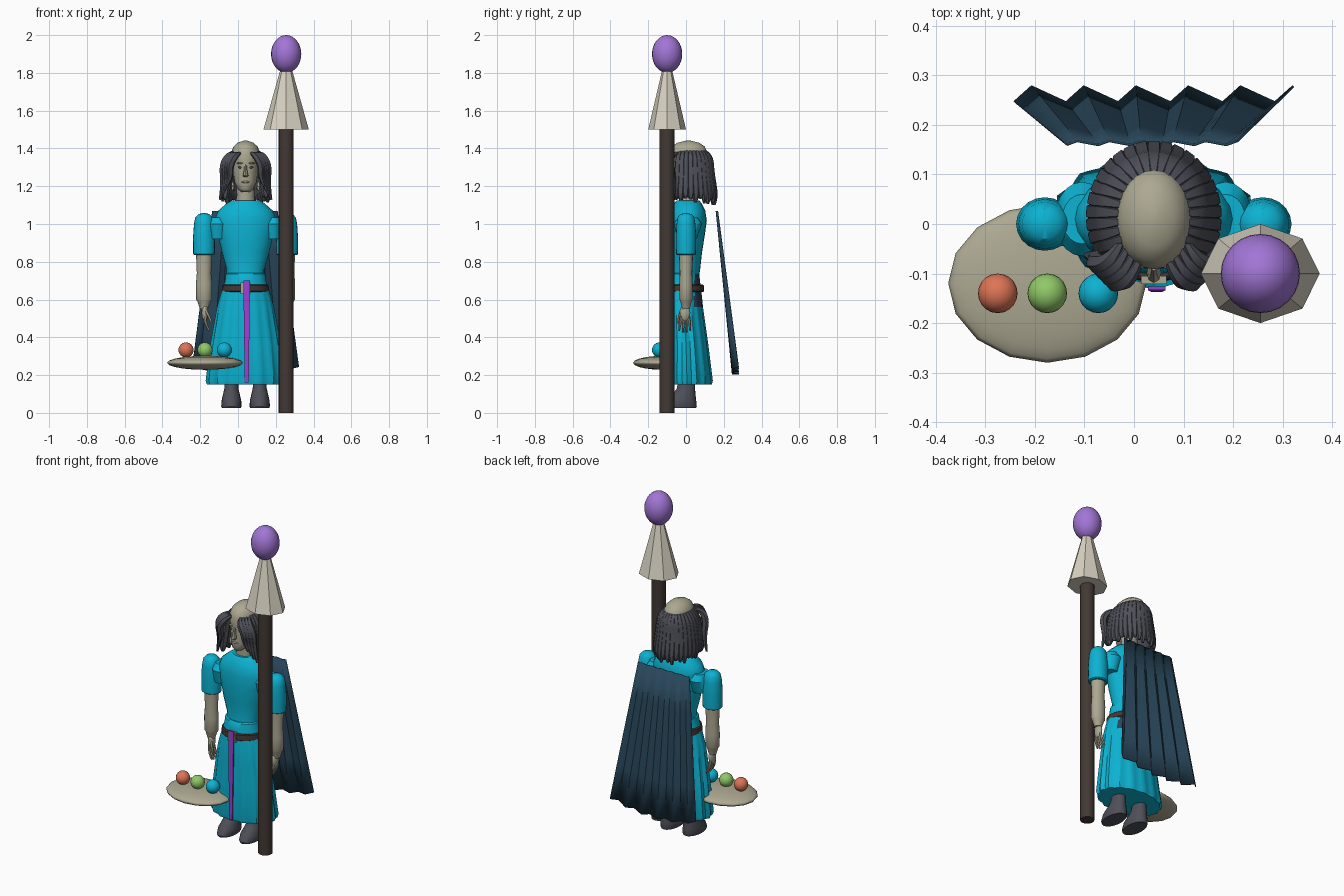
import bpy, bmesh, math
from mathutils import Vector

cube = bpy.data.objects.get("Cube")
if cube:
    bpy.data.objects.remove(cube, do_unlink=True)

MID = 0.04  # the figure's own centre line


def colour(name, r, g, b):
    m = bpy.data.materials.new(name)
    rgba = [(c / 255 / 12.92 if c < 11 else ((c / 255 + 0.055) / 1.055) ** 2.4) for c in (r, g, b)] + [1]
    m.diffuse_color = rgba
    m.use_nodes = True
    m.node_tree.nodes["Principled BSDF"].inputs["Base Color"].default_value = rgba
    return m


teal = colour("teal cloth", 12, 178, 210)
skin = colour("pale skin", 172, 168, 146)
ivory = colour("ivory", 216, 210, 194)
violet = colour("violet", 162, 118, 214)
ribbon_mat = colour("ribbon purple", 154, 66, 208)
orange = colour("orange", 222, 116, 86)
green = colour("green", 144, 200, 104)
wood = colour("dark wood", 66, 56, 52)
grey = colour("dark grey", 78, 79, 88)
navy = colour("navy cloth", 40, 70, 90)


def finish(ob, *mats, angle=35):
    for m in mats:
        ob.data.materials.append(m)
    bpy.ops.object.select_all(action='DESELECT')
    ob.select_set(True)
    bpy.context.view_layer.objects.active = ob
    bpy.ops.object.shade_smooth_by_angle(angle=math.radians(angle))
    return ob


def from_bmesh(name, bm, *mats, angle=35):
    bmesh.ops.recalc_face_normals(bm, faces=bm.faces)
    me = bpy.data.meshes.new(name)
    bm.to_mesh(me)
    bm.free()
    ob = bpy.data.objects.new(name, me)
    bpy.context.collection.objects.link(ob)
    return finish(ob, *mats, angle=angle)


def loft(name, rings, mats, n=20, folds=0, rule=None, phase=0, x=MID, angle=35):
    """Stack of elliptical rings: (z, centre y, x radius, y radius, fold depth)."""
    bm = bmesh.new()
    loops = []
    for z, cy, rx, ry, *fold in rings:
        depth = fold[0] if fold else 0
        loop = []
        for i in range(n):
            a = math.tau * i / n + phase
            k = 1 + depth * math.cos(folds * a)
            loop.append(bm.verts.new((x + rx * k * math.cos(a), cy + ry * k * math.sin(a), z)))
        loops.append(loop)
    for lo, hi in zip(loops, loops[1:]):
        for i in range(n):
            f = bm.faces.new((lo[i], lo[(i + 1) % n], hi[(i + 1) % n], hi[i]))
            if rule and rule(f.calc_center_median()):
                f.material_index = 1
    bm.faces.new(loops[0])
    bm.faces.new(loops[-1])
    return from_bmesh(name, bm, *mats, angle=angle)


def ball(name, loc, size, mat, seg=20, rings=12):
    bpy.ops.mesh.primitive_uv_sphere_add(segments=seg, ring_count=rings, location=loc)
    ob = bpy.context.object
    ob.name = name
    ob.scale = size
    return finish(ob, mat)


def tubes(name, paths, depth, mat):
    """Tapered strands; each path is a list of (point, relative radius)."""
    cu = bpy.data.curves.new(name, 'CURVE')
    cu.dimensions = '3D'
    cu.bevel_depth = depth
    cu.bevel_resolution = 1
    cu.use_fill_caps = True
    cu.resolution_u = 4
    for path in paths:
        sp = cu.splines.new('NURBS')
        sp.points.add(len(path) - 1)
        sp.use_endpoint_u = True
        sp.order_u = 3
        for p, (co, r) in zip(sp.points, path):
            p.co = (*co, 1)
            p.radius = r
    ob = bpy.data.objects.new(name, cu)
    bpy.context.collection.objects.link(ob)
    bpy.ops.object.select_all(action='DESELECT')
    ob.select_set(True)
    bpy.context.view_layer.objects.active = ob
    bpy.ops.object.convert(target='MESH')
    return finish(bpy.context.object, mat, angle=50)


# Staff with a faceted cone and an orb
SX, SY = 0.255, -0.1
loft("staff", [(0, SY, .04, .04), (1.52, SY, .04, .04)], [wood], n=16, x=SX)
loft("staff_cone", [(1.5, SY, .12, .1), (1.82, SY, .03, .025)], [ivory], n=8, x=SX)
ball("staff_orb", (SX, SY, 1.9), (.08, .08, .1), violet, 24, 16)

# Dish with three balls
ball("dish", (-.175, -.12, .265), (.2, .16, .037), skin, 16, 10)
for name, bx, mat in (("orange_ball", -.275, orange), ("green_ball", -.175, green), ("teal_ball", -.072, teal)):
    ball(name, (bx, -.14, .333), (.04, .04, .04), mat)

# Robe: bodice, folded skirt with a dark patch at the back of the waist
loft("bodice", [(.7, -.01, .1, .075), (.76, 0, .1, .075), (.85, 0, .125, .085), (.95, .005, .148, .096),
                (1.02, .01, .165, .1), (1.07, .01, .145, .092), (1.11, .01, .1, .072), (1.125, .01, .075, .06)],
     [teal], n=24)
loft("skirt", [(.15, .005, .198, .128, .03), (.17, .005, .205, .133, .03), (.36, 0, .182, .115, .03),
               (.5, -.01, .158, .106, .025), (.56, -.012, .148, .1, .02), (.62, -.012, .133, .095, .01),
               (.7, -.012, .108, .086), (.735, -.01, .106, .08), (.74, -.01, .095, .075)],
     [teal, navy], n=64, folds=16, rule=lambda c: c.z > .55 and c.z < .72 and c.y > .045)
loft("belt", [(.64, -.01, .118, .1), (.645, -.01, .125, .106), (.675, -.01, .122, .104), (.68, -.01, .115, .098)],
     [wood], n=24)
loft("buckle", [(.63, -.113, .036, .012), (.69, -.113, .036, .012)], [skin], n=4, phase=math.pi / 4)
loft("ribbon", [(.16, -.134, .015, .005), (.7, -.13, .025, .005)], [ribbon_mat], n=4, phase=math.pi / 4, x=.046)

# Arms, hands and boots on both sides
for side, s in (("right", -1), ("left", 1)):
    ax = MID + s * .22
    loft(side + "_sleeve", [(.835, 0, .05, .045), (.84, 0, .057, .052), (.93, 0, .058, .054), (1.0, 0, .053, .05),
                            (1.035, 0, .046, .044), (1.052, 0, .03, .03), (1.058, 0, .008, .008)],
         [teal], x=ax)
    loft(side + "_shoulder", [(.92, .005, .05, .05), (1.0, .01, .055, .075), (1.035, .01, .04, .05)],
         [teal], x=MID + s * .145)
    loft(side + "_forearm", [(.55, 0, .022, .02), (.59, 0, .035, .03), (.6, 0, .042, .034), (.68, 0, .043, .036),
                             (.74, 0, .038, .033), (.86, 0, .043, .038)], [skin], n=16, x=ax)
    ball(side + "_palm", (ax - s * .005, -.005, .53), (.018, .028, .045), skin, 12, 8)
    fingers = []
    for i in range(4):
        y = -.024 + .013 * i
        tip = .425 + .008 * abs(i - 1.5)
        fingers.append([((ax - s * .004, y, .51), 1), ((ax - s * .006, y * 1.4, .465), .9),
                        ((ax - s * .028, y * 1.5, tip), .6)])
    fingers.append([((ax - s * .005, -.02, .55), 1), ((ax - s * .03, -.04, .51), 1), ((ax - s * .04, -.04, .475), .6)])
    tubes(side + "_fingers", fingers, .0085, skin)
    loft(side + "_boot", [(.025, -.035, .05, .088), (.035, -.035, .054, .092), (.065, -.03, .052, .084),
                          (.1, -.01, .044, .06), (.13, 0, .037, .048), (.19, .005, .036, .045)],
         [grey], x=MID + s * .075)

# Head, neck and face
loft("neck", [(1.08, .012, .058, .05), (1.14, .008, .048, .045), (1.24, 0, .046, .045)], [skin], n=16)
loft("head", [(1.17, -.045, .022, .028), (1.185, -.04, .04, .045), (1.22, -.02, .058, .068), (1.27, -.002, .066, .086),
              (1.33, .01, .074, .1), (1.375, .012, .078, .103), (1.41, .012, .064, .087),
              (1.43, .012, .042, .058), (1.441, .012, .01, .014)], [skin], n=24, angle=60)
loft("nose", [(1.248, -.092, .01, .012), (1.256, -.098, .015, .021), (1.275, -.094, .01, .016),
              (1.315, -.086, .006, .008)], [skin], n=8)
ball("mouth", (MID, -.084, 1.222), (.022, .008, .006), skin, 12, 8)
for side, s in (("right", -1), ("left", 1)):
    ball(side + "_eye", (MID + s * .028, -.079, 1.3), (.013, .006, .006), grey, 12, 8)
    ball(side + "_brow", (MID + s * .029, -.082, 1.322), (.02, .008, .005), skin, 12, 8)
    ball(side + "_ear", (MID + s * .07, -.005, 1.28), (.012, .02, .035), skin, 12, 8)
    ball(side + "_earring", (MID + s * .068, -.03, 1.2), (.008, .008, .025), skin, 10, 8)

# Hair: hanging locks round the back and sides, curled locks at the temples
locks = []
COUNT = 23
for i in range(COUNT):
    a = math.radians(-118 + 236 * i / (COUNT - 1))
    sx, cy = math.sin(a), math.cos(a)
    end = 1.1 + .012 * (i % 3) + .02 * (1 - cy)

    def at(rx, ry, z, y0=.015):
        return (MID + rx * sx, y0 + ry * cy, z)
    locks.append([(at(.06, .085, 1.385), .5), (at(.092, .112, 1.36), 1), (at(.105, .115, 1.28), 1.1),
                  (at(.115, .128, 1.2), 1.1), (at(.122, .14, 1.14), .9), (at(.12, .137, end), .35)])
for s in (-1, 1):
    for k in range(4):
        d = .012 * k
        locks.append([((MID + s * (.03 + d), -.075 + d, 1.375), .4), ((MID + s * (.05 + d), -.115 + d, 1.37), .9),
                      ((MID + s * (.085 + d), -.118 + d, 1.31), 1), ((MID + s * (.078 + d), -.1 + d, 1.25 - d), .8),
                      ((MID + s * (.1 + d), -.1 + d, 1.2 - 2 * d), .3)])
tubes("hair", locks, .021, grey)

# Pleated cape hanging behind, leaning away towards the hem
bm = bmesh.new()
rows = []
for r in range(5):
    t = r / 4
    row = []
    for i in range(12):
        peak = i % 2
        u = (i // 2 + .34 * peak) / 5.34
        x = (1 - t) * (-.137 + .345 * u) + t * (-.243 + .563 * u)
        y = .162 + .086 * t + peak * (.008 + .024 * t)
        z = 1.068 + t * (-.865 + .04 * (2 * u - 1) ** 2)
        row.append(bm.verts.new((x, y, z)))
    rows.append(row)
for a, b in zip(rows, rows[1:]):
    for i in range(11):
        bm.faces.new((a[i], a[i + 1], b[i + 1], b[i]))
cape = from_bmesh("cape", bm, navy, angle=20)
solid = cape.modifiers.new("thickness", 'SOLIDIFY')
solid.thickness = .005
